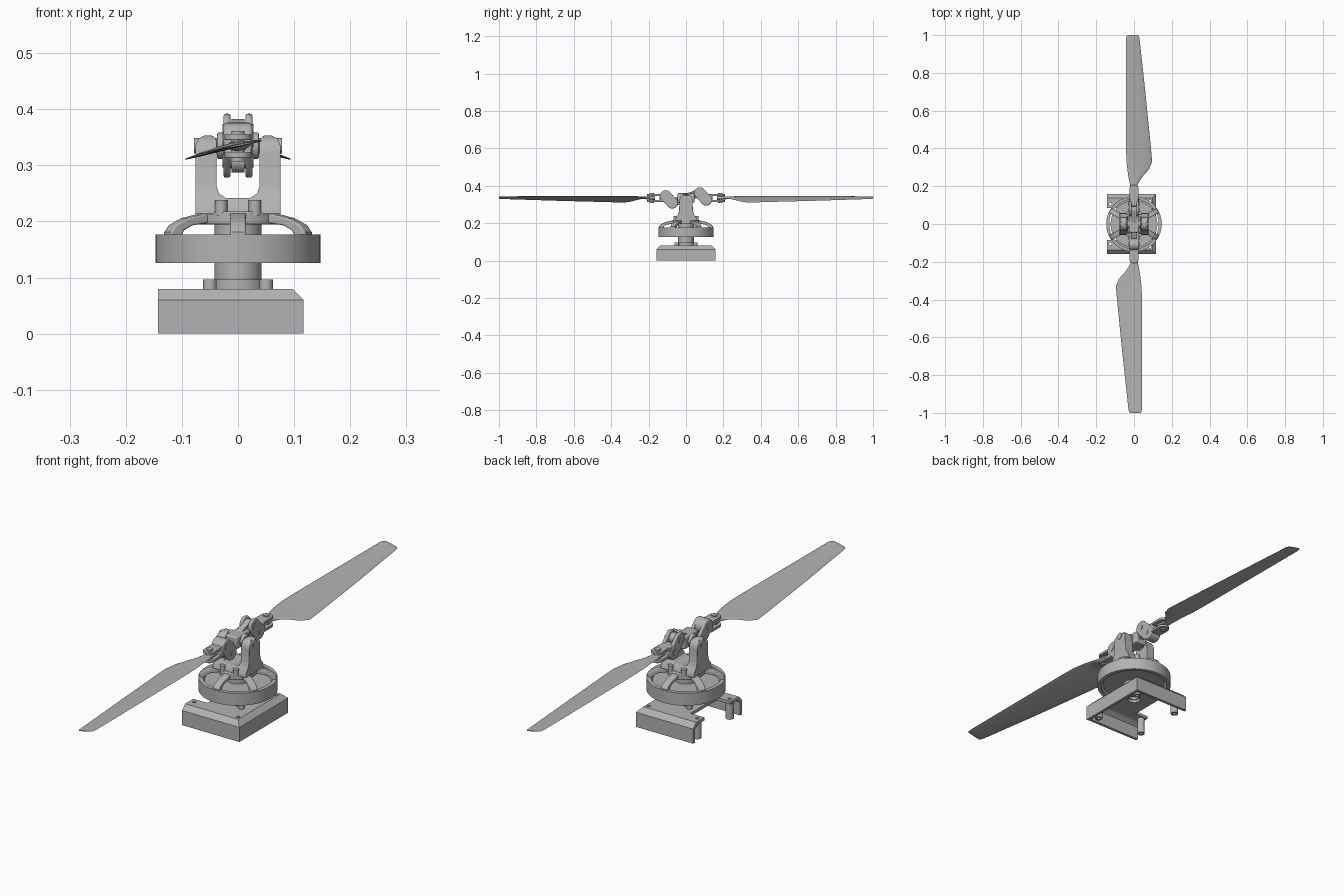
import bpy, bmesh, math
from mathutils import Matrix

cube = bpy.data.objects.get("Cube")
if cube:
    bpy.data.objects.remove(cube)

GREY = (0.45, 0.45, 0.45, 1)
metal = bpy.data.materials.new("plain_grey")
metal.use_nodes = True
metal.diffuse_color = GREY
next(n for n in metal.node_tree.nodes if n.type == "BSDF_PRINCIPLED").inputs["Base Color"].default_value = GREY

PIVOT = 0.335   # height of the rotor head pivot
HINGE = 0.026   # half width of the hinge parts


def finish(name, bm):
    bmesh.ops.recalc_face_normals(bm, faces=bm.faces)
    mesh = bpy.data.meshes.new(name)
    bm.to_mesh(mesh)
    bm.free()
    mesh.materials.append(metal)
    ob = bpy.data.objects.new(name, mesh)
    bpy.context.collection.objects.link(ob)
    smooth(ob)
    return ob


def smooth(ob):
    bpy.ops.object.select_all(action="DESELECT")
    ob.select_set(True)
    bpy.context.view_layer.objects.active = ob
    bpy.ops.object.shade_smooth_by_angle(angle=math.radians(35))


def bake(ob):
    bpy.context.view_layer.update()
    graph = bpy.context.evaluated_depsgraph_get()
    mesh = bpy.data.meshes.new_from_object(ob.evaluated_get(graph))
    ob.modifiers.clear()
    ob.data = mesh
    smooth(ob)


def bevel(ob, width):
    mod = ob.modifiers.new("bevel", "BEVEL")
    mod.width, mod.segments = width, 3
    mod.limit_method, mod.angle_limit = "ANGLE", math.radians(40)
    bake(ob)
    return ob


def combine(ob, tool, operation):
    mod = ob.modifiers.new("boolean", "BOOLEAN")
    mod.operation, mod.object, mod.solver = operation, tool, "EXACT"
    tool.hide_render = True
    bake(ob)
    bpy.data.objects.remove(tool)


def loft(name, rings):
    bm = bmesh.new()
    loops = [[bm.verts.new(p) for p in ring] for ring in rings]
    count = len(loops[0])
    for a, b in zip(loops, loops[1:]):
        for i in range(count):
            j = (i + 1) % count
            bm.faces.new((a[i], a[j], b[j], b[i]))
    bm.faces.new(loops[0])
    bm.faces.new(loops[-1])
    return finish(name, bm)


def prism(name, pts, axis, lo, hi):
    place = {"x": lambda a, b, t: (t, a, b),
             "y": lambda a, b, t: (a, t, b),
             "z": lambda a, b, t: (a, b, t)}[axis]
    return loft(name, [[place(a, b, t) for a, b in pts] for t in (lo, hi)])


def circle(c, r, n=32, start=0.0, sweep=2 * math.pi):
    return [(c[0] + r * math.cos(start + sweep * i / n), c[1] + r * math.sin(start + sweep * i / n))
            for i in range(n)]


def capsule(c, d, r, n=16):
    aim = math.atan2(d[1] - c[1], d[0] - c[0])
    half = math.pi / 2
    sweep = math.pi * (n + 1) / n
    return (circle(d, r, n + 1, aim - half, sweep) + circle(c, r, n + 1, aim + half, sweep))


def rect(x0, x1, y0, y1):
    return [(x0, y0), (x1, y0), (x1, y1), (x0, y1)]


def lathe(name, pts, centre=(0, 0), steps=64):
    rings = []
    for i in range(steps):
        a = 2 * math.pi * i / steps
        rings.append([(centre[0] + r * math.cos(a), centre[1] + r * math.sin(a), z) for r, z in pts])
    bm = bmesh.new()
    loops = [[bm.verts.new(p) for p in ring] for ring in rings]
    n = len(pts)
    for i in range(steps):
        a, b = loops[i], loops[(i + 1) % steps]
        for k in range(n):
            m = (k + 1) % n
            bm.faces.new((a[k], a[m], b[m], b[k]))
    return finish(name, bm)


def box_lathe(name, r0, r1, z0, z1, centre=(0, 0)):
    return lathe(name, rect(r0, r1, z0, z1), centre)


# Mounting tray: chamfered on three sides, hollow below, open on the fourth
def tray_shape(name, x0, inset, z0):
    rings = []
    for z, cut in ((z0, 0), (0.06 - inset / 2, 0), (0.08 - inset, 0.02)):
        e = inset + cut
        rings.append([(x, y, z) for x, y in rect(x0, 0.117 - e, e - 0.158, 0.158 - e)])
    return loft(name, rings)


tray = tray_shape("mounting_tray", -0.143, 0, 0)
combine(tray, tray_shape("tray_cavity", -0.2, 0.012, -0.1), "DIFFERENCE")
combine(tray, prism("tray_notch", rect(-0.2, -0.08, -0.085, 0.085), "z", -0.1, 0.2), "DIFFERENCE")
screw_spots = [(x, side * y) for x, y in ((-0.125, 0.105), (0.085, 0.12)) for side in (-1, 1)]
for spot in screw_spots + [(0, 0)]:
    radius = 0.007 if spot != (0, 0) else 0.025
    combine(tray, prism("tray_hole", circle(spot, radius), "z", -0.1, 0.2), "DIFFERENCE")
for spot in screw_spots:
    box_lathe("tray_post", 0.007, 0.015, 0, 0.07, spot)

# Motor mount and shaft
box_lathe("mount_flange", 0.02, 0.05, 0.079, 0.097)
for sx in (-1, 1):
    for sy in (-1, 1):
        prism("mount_standoff", circle((sx * 0.05, sy * 0.05), 0.012), "z", 0.079, 0.097)
prism("motor_shaft", circle((0, 0), 0.042, 48), "z", 0.09, 0.205)

# Motor bell: rim, inner disc, curved spokes and hub
box_lathe("bell_rim", 0.131, 0.147, 0.126, 0.177)
prism("stator_disc", circle((0, 0), 0.124, 64), "z", 0.138, 0.165)
spoke_side = [(0.145, 0.17), (0.145, 0.181), (0.135, 0.194), (0.11, 0.206), (0.065, 0.216),
              (0.05, 0.2), (0.1, 0.193), (0.118, 0.184), (0.126, 0.17)]
for i in range(6):
    spoke = bevel(prism("bell_spoke", spoke_side, "y", -0.014, 0.014), 0.003)
    spoke.data.transform(Matrix.Rotation(math.pi / 6 + i * math.pi / 3, 4, "Z"))
bevel(prism("bell_hub", circle((0, 0), 0.072, 48), "z", 0.195, 0.218), 0.003)
for sx in (-1, 1):
    for sy in (-1, 1):
        prism("hub_screw", circle((sx * 0.03, sy * 0.056), 0.011), "z", 0.21, 0.238)

# Upright fork: U shape in front, flared foot and round top from the side
half_u = [(0.076, 0.213), (0.076, 0.335), (0.07, 0.348), (0.06, 0.353), (0.046, 0.353),
          (0.038, 0.345), (0.038, 0.262), (0.034, 0.25), (0.022, 0.242)]
fork = prism("upright_fork", half_u + [(-x, z) for x, z in reversed(half_u)], "y", -0.1, 0.1)
flare = [(0.06, 0.2), (0.055, 0.23), (0.044, 0.245), (0.037, 0.265)]
top = circle((0, 0.319), 0.035, 17, 0, math.pi * 17 / 16)
side = flare + top + [(-y, z) for y, z in reversed(flare)]
combine(fork, prism("fork_side", side, "x", -0.2, 0.2), "INTERSECT")
bevel(fork, 0.009)

# Teeter pivot
prism("pivot_pin", circle((0, PIVOT), 0.014), "x", -0.078, 0.078)
bevel(prism("pivot_barrel", circle((0, PIVOT), 0.024), "x", -0.037, 0.037), 0.003)
bevel(prism("pivot_block", rect(-0.045, 0.045, PIVOT - 0.025, PIVOT + 0.025), "x", -HINGE, HINGE), 0.006)

# Hinge linkages: the second is turned half a revolution about the pivot pin
UPPER, LOWER = (0.073, 0.362), (0.108, 0.325)
BOLT = 0.184
for s in (1, -1):
    def turn(p):
        return (s * p[0], PIVOT + s * (p[1] - PIVOT))

    up, low = turn(UPPER), turn(LOWER)
    prism("hinge_tongue", capsule((0, PIVOT), up, 0.021), "x", -0.012, 0.012)
    for c in (-1, 1):
        cheek = prism("hinge_cheek", capsule(up, low, 0.03), "x", *sorted((c * 0.013, c * HINGE)))
        bevel(cheek, 0.005)
    bevel(prism("hinge_knuckle", circle(low, 0.031), "x", -HINGE, HINGE), 0.006)
    for spot in (up, low):
        prism("hinge_pin", circle(spot, 0.012), "x", -HINGE - 0.002, HINGE + 0.002)

    # Blade clevis with its vertical bolt
    bevel(prism("clevis_neck", rect(*sorted((s * 0.1, s * 0.142)), 0.313, 0.356), "x", -0.024, 0.024), 0.004)
    for z in (0.313, 0.345):
        plate = capsule((0, s * 0.145), (0, s * BOLT), 0.024)
        bevel(prism("clevis_plate", plate, "z", z, z + 0.011), 0.002)
    prism("clevis_bolt", circle((0, s * BOLT), 0.012), "z", 0.307, 0.361)

# Blades: each row is span, rear edge x and z, front edge x and z, half thickness
stations = [
    (0.165, -0.018, 0.335, 0.018, 0.335, 0.010),
    (0.205, -0.020, 0.336, 0.018, 0.334, 0.009),
    (0.23, -0.026, 0.339, 0.03, 0.331, 0.007),
    (0.26, -0.031, 0.342, 0.052, 0.325, 0.006),
    (0.29, -0.035, 0.344, 0.08, 0.316, 0.005),
    (0.33, -0.04, 0.345, 0.096, 0.31, 0.005),
    (0.4, -0.042, 0.345, 0.09, 0.312, 0.005),
    (0.7, -0.042, 0.344, 0.06, 0.32, 0.004),
    (0.975, -0.042, 0.343, 0.03, 0.329, 0.003),
    (0.993, -0.04, 0.343, 0.027, 0.33, 0.003),
    (1.0, -0.034, 0.342, 0.02, 0.331, 0.002)]
SECTION = 20
for s in (1, -1):
    rings = []
    for span, xa, za, xb, zb, thick in stations:
        ring = []
        for i in range(SECTION):
            a = 2 * math.pi * i / SECTION
            t = (1 - math.cos(a)) / 2
            lift = thick * math.sin(a) * (1 if math.sin(a) > 0 or span < 0.21 else 0.4)
            ring.append((s * (xa + t * (xb - xa)), s * span, za + t * (zb - za) + lift))
        rings.append(ring)
    loft("rotor_blade", rings)
